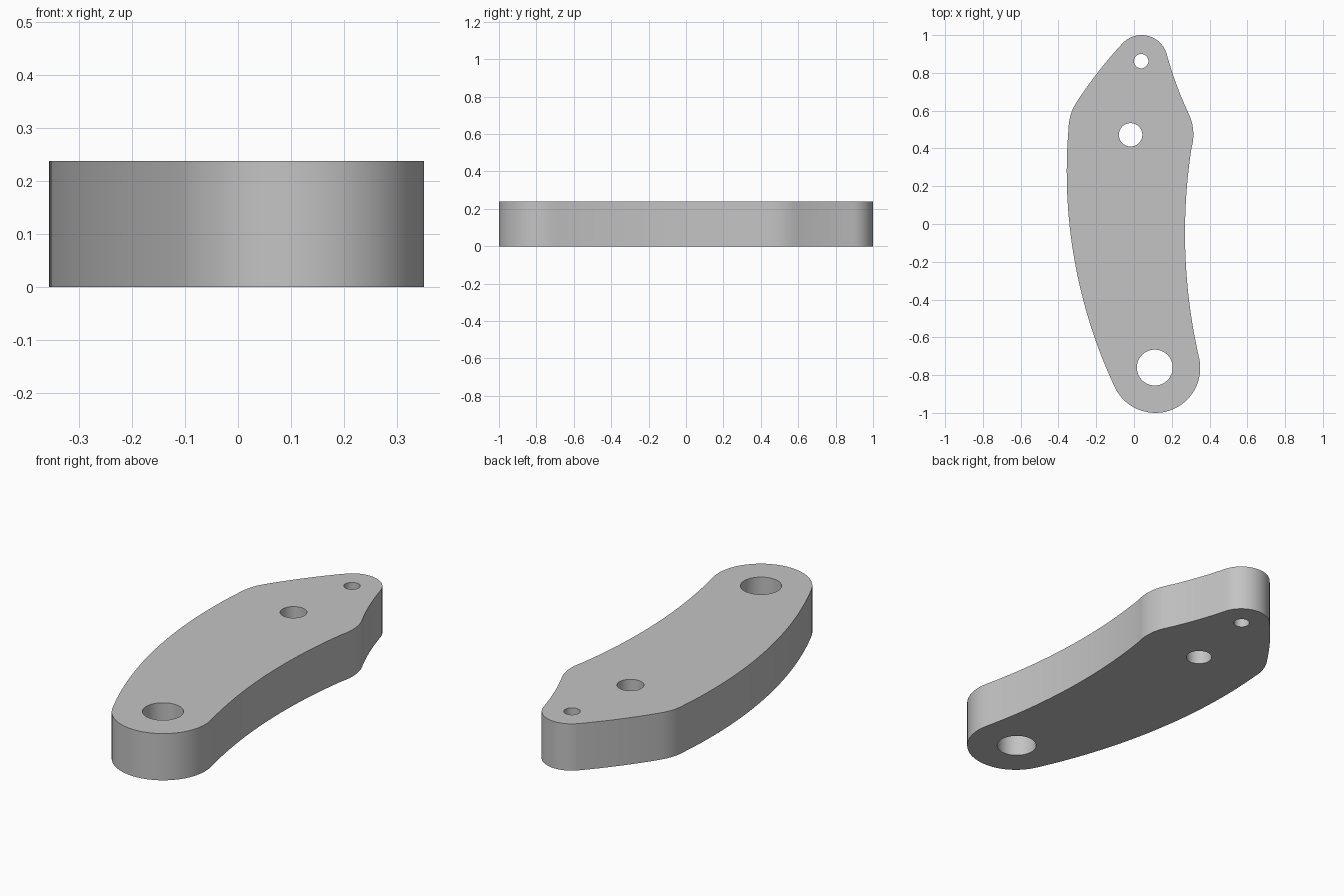
import bpy, bmesh, math
from mathutils import Vector

cube = bpy.data.objects.get("Cube")
if cube:
    bpy.data.objects.remove(cube, do_unlink=True)

THICKNESS = 0.238


def arc(a, b, c, n):
    """Points on the circle through a, b, c, running from a to c."""
    a, b, c = Vector(a), Vector(b), Vector(c)
    u, v = b - a, c - a
    d = 2 * u.cross(v)
    centre = a + Vector((v.y * u.length_squared - u.y * v.length_squared,
                         u.x * v.length_squared - v.x * u.length_squared)) / d
    r = (a - centre).length
    start = math.atan2(a.y - centre.y, a.x - centre.x)
    end = math.atan2(c.y - centre.y, c.x - centre.x)
    sweep = (end - start) % math.tau if d > 0 else -((start - end) % math.tau)
    return [centre + r * Vector((math.cos(start + sweep * i / n),
                                 math.sin(start + sweep * i / n))) for i in range(n)]


def circle(x, y, r, n=48):
    return [Vector((x + r * math.cos(math.tau * i / n),
                    y + r * math.sin(math.tau * i / n))) for i in range(n)]


# Outline corners, counter-clockwise, each joined to the next by an arc
joints = [
    ((-0.10, -0.868), (0.11, -1.0), 32),      # rounded wide end
    ((0.346, -0.715), (0.27, -0.05), 32),     # hollow inner edge
    ((0.304, 0.40), (0.314, 0.485), 12),      # inner shoulder
    ((0.296, 0.57), (0.231, 0.722), 12),      # inner taper
    ((0.175, 0.893), (0.04, 1.0), 24),        # rounded narrow end
    ((-0.064, 0.953), (-0.196, 0.797), 12),   # outer taper
    ((-0.31, 0.635), (-0.336, 0.576), 10),    # outer shoulder
    ((-0.346, 0.51), (-0.322, -0.15), 32),    # bulging outer edge
]
outline = []
for i, (start, middle, steps) in enumerate(joints):
    outline += arc(start, middle, joints[(i + 1) % len(joints)][0], steps)

# Pivot hole, middle hole and small end hole
loops = [outline, circle(0.11, -0.76, 0.095),
         circle(-0.018, 0.472, 0.062), circle(0.038, 0.862, 0.038)]

# Fill the plate between the loops, then extrude it to thickness
bm = bmesh.new()
for points in loops:
    verts = [bm.verts.new((p.x, p.y, 0)) for p in points]
    for i, v in enumerate(verts):
        bm.edges.new((v, verts[(i + 1) % len(verts)]))
bmesh.ops.triangle_fill(bm, edges=bm.edges[:], use_beauty=True, normal=(0, 0, 1))
top = bmesh.ops.extrude_face_region(bm, geom=bm.faces[:], use_keep_orig=True)
bmesh.ops.translate(bm, vec=(0, 0, THICKNESS),
                    verts=[g for g in top["geom"] if isinstance(g, bmesh.types.BMVert)])
bmesh.ops.recalc_face_normals(bm, faces=bm.faces[:])

mesh = bpy.data.meshes.new("lever_plate")
bm.to_mesh(mesh)
bm.free()
plate = bpy.data.objects.new("lever_plate", mesh)
bpy.context.collection.objects.link(plate)

# Plain grey material
grey = bpy.data.materials.new("plain_grey")
grey.use_nodes = True
colour = (0.55, 0.55, 0.55, 1)
grey.diffuse_color = colour
grey.node_tree.nodes["Principled BSDF"].inputs["Base Color"].default_value = colour
mesh.materials.append(grey)

# Smooth walls with sharp rims
bpy.ops.object.select_all(action="DESELECT")
plate.select_set(True)
bpy.context.view_layer.objects.active = plate
bpy.ops.object.shade_smooth_by_angle(angle=math.radians(30))
